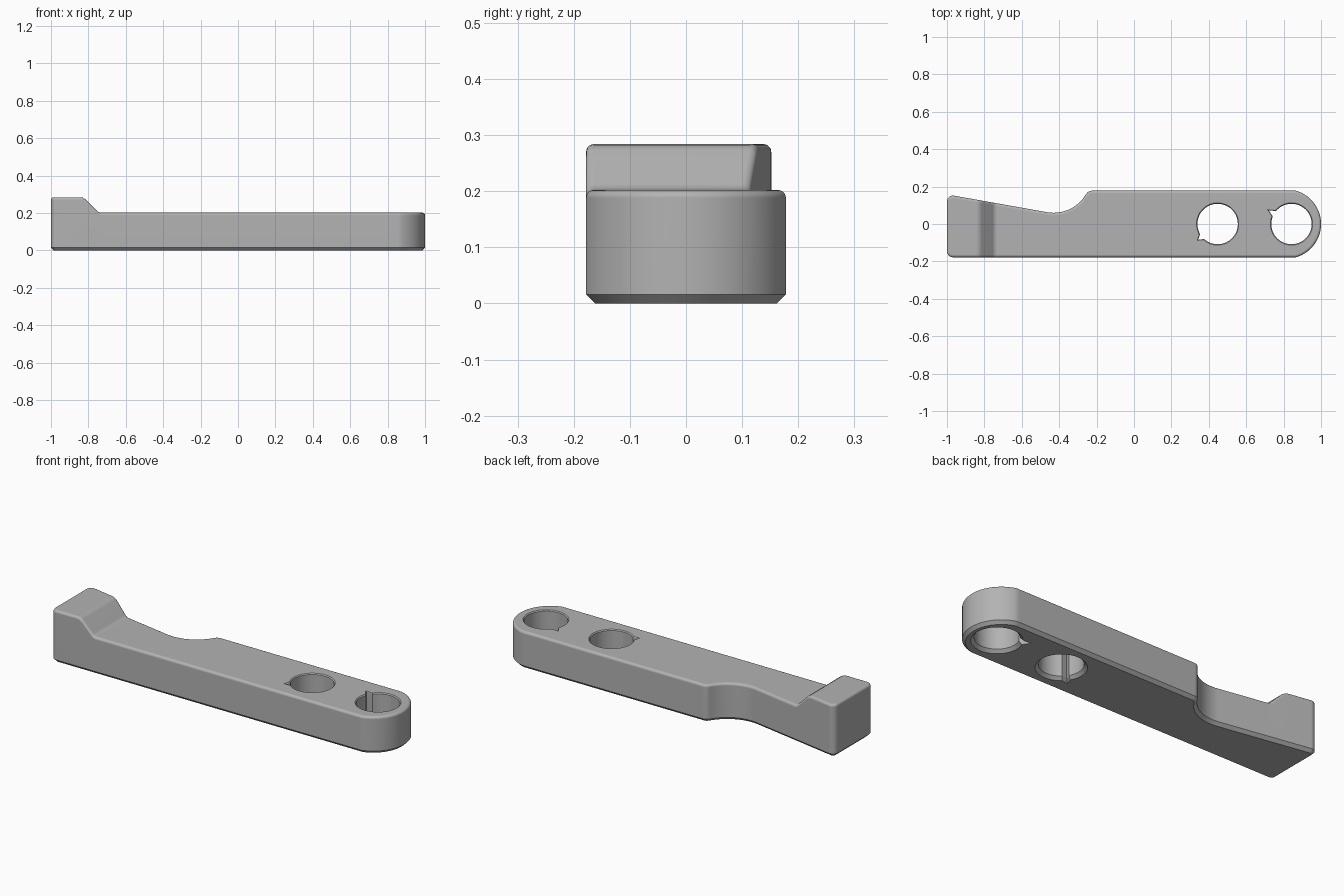
import bpy, bmesh
from math import cos, sin, radians, pi
from mathutils import Vector

if "Cube" in bpy.data.objects:
    bpy.data.objects.remove(bpy.data.objects["Cube"])

grey = bpy.data.materials.new("plain grey")
grey.use_nodes = True
grey.diffuse_color = (0.45, 0.45, 0.45, 1)
grey.node_tree.nodes["Principled BSDF"].inputs["Base Color"].default_value = (0.45, 0.45, 0.45, 1)

HALF, TOP, CHAMFER, ROUND = 0.178, 0.202, 0.016, 0.014


def arc(cx, cy, r, start, end, n):
    """Points along an arc, angles in degrees."""
    angles = [radians(start + (end - start) * i / n) for i in range(n + 1)]
    return [Vector((cx + r * cos(a), cy + r * sin(a))) for a in angles]


def inset(points, d):
    """Move a counter-clockwise outline inwards by d."""
    result = []
    for i, p in enumerate(points):
        a = (p - points[i - 1]).normalized()
        b = (points[(i + 1) % len(points)] - p).normalized()
        na, nb = Vector((-a.y, a.x)), Vector((-b.y, b.x))
        result.append(p + (na + nb) * d / (1 + na.dot(nb)))
    return result


def loft(rings):
    """Solid from stacked rings, each given as (points, height)."""
    bm = bmesh.new()
    loops = [[bm.verts.new((p.x, p.y, z)) for p in pts] for pts, z in rings]
    bm.faces.new(loops[0][::-1])
    bm.faces.new(loops[-1])
    for low, high in zip(loops, loops[1:]):
        for i in range(len(low)):
            j = (i + 1) % len(low)
            bm.faces.new((low[i], low[j], high[j], high[i]))
    return bm


def make_object(name, bm):
    bmesh.ops.recalc_face_normals(bm, faces=bm.faces)
    mesh = bpy.data.meshes.new(name)
    bm.to_mesh(mesh)
    bm.free()
    mesh.materials.append(grey)
    obj = bpy.data.objects.new(name, mesh)
    bpy.context.collection.objects.link(obj)
    return obj


# Plan outline: rounded nose, finger scoop, tapering tail
outline = (
    arc(0.815, 0, 0.185, -74, 74, 40)
    + [Vector((0.85, HALF))]
    + arc(-0.225, HALF - 0.035, 0.035, 90, 150, 6)
    + arc(-0.43, 0.26, 0.2, 330, 260, 20)
    + arc(-0.968, 0.120, 0.032, 80, 180, 8)
    + arc(-0.968, -HALF + 0.032, 0.032, 180, 270, 8)
    + [Vector((0.85, -HALF))]
)

# Stacked rings: chamfered base, straight wall, rounded top edge
rings = [(inset(outline, CHAMFER), 0), (outline, CHAMFER)]
for k in range(6):
    a = k / 5 * pi / 2
    rings.append((inset(outline, ROUND * (1 - cos(a))), TOP - ROUND * (1 - sin(a))))
bm = loft(rings)

# Raised tail block: cut the body at the ramp stations, then lift the top
ramp = [(-0.845, 0.284), (-0.83, 0.282), (-0.815, 0.273),
        (-0.755, 0.213), (-0.745, 0.205), (-0.73, TOP)]
for x, _ in ramp:
    bmesh.ops.bisect_plane(bm, geom=bm.verts[:] + bm.edges[:] + bm.faces[:],
                           plane_co=(x, 0, 0), plane_no=(1, 0, 0))


def height(x):
    if x <= ramp[0][0]:
        return ramp[0][1]
    for (x0, z0), (x1, z1) in zip(ramp, ramp[1:]):
        if x <= x1:
            return z0 + (z1 - z0) * (x - x0) / (x1 - x0)
    return TOP


for v in bm.verts:
    if v.co.z > 0.1:
        v.co.z += height(v.co.x) - TOP
body = make_object("lever_body", bm)


# Through holes, each with a small pointed groove and chamfered rims
def hole_cutter(name, cx, notch_angle, notch_depth, r=0.108):
    half_width = 9
    ring = arc(0, 0, r, notch_angle + half_width, notch_angle + 360 - half_width, 56)
    a = radians(notch_angle)
    ring.append(Vector((cos(a), sin(a))) * (r + notch_depth))
    levels = [(0.026, -0.01), (0, CHAMFER), (0, TOP - 0.005), (0.015, TOP + 0.01)]
    centre = Vector((cx, 0))
    cutter = make_object(name, loft(
        [([p * (1 + grow / r) + centre for p in ring], z) for grow, z in levels]))
    cutter.hide_render = True
    return cutter


bpy.context.view_layer.objects.active = body
for name, cx, angle, depth in (("inner_hole_cutter", 0.447, 219, 0.026),
                               ("end_hole_cutter", 0.842, 149, 0.034)):
    cutter = hole_cutter(name, cx, angle, depth)
    cut = body.modifiers.new(name, "BOOLEAN")
    cut.operation, cut.solver, cut.object = "DIFFERENCE", "EXACT", cutter
    bpy.ops.object.modifier_apply(modifier=name)
    bpy.data.objects.remove(cutter)

# Smooth shading that keeps the chamfers crisp and the flats flat
bpy.ops.object.select_all(action="DESELECT")
body.select_set(True)
bpy.ops.object.shade_smooth_by_angle(angle=radians(30))
weighted = body.modifiers.new("flat_faces", "WEIGHTED_NORMAL")
weighted.keep_sharp = True
